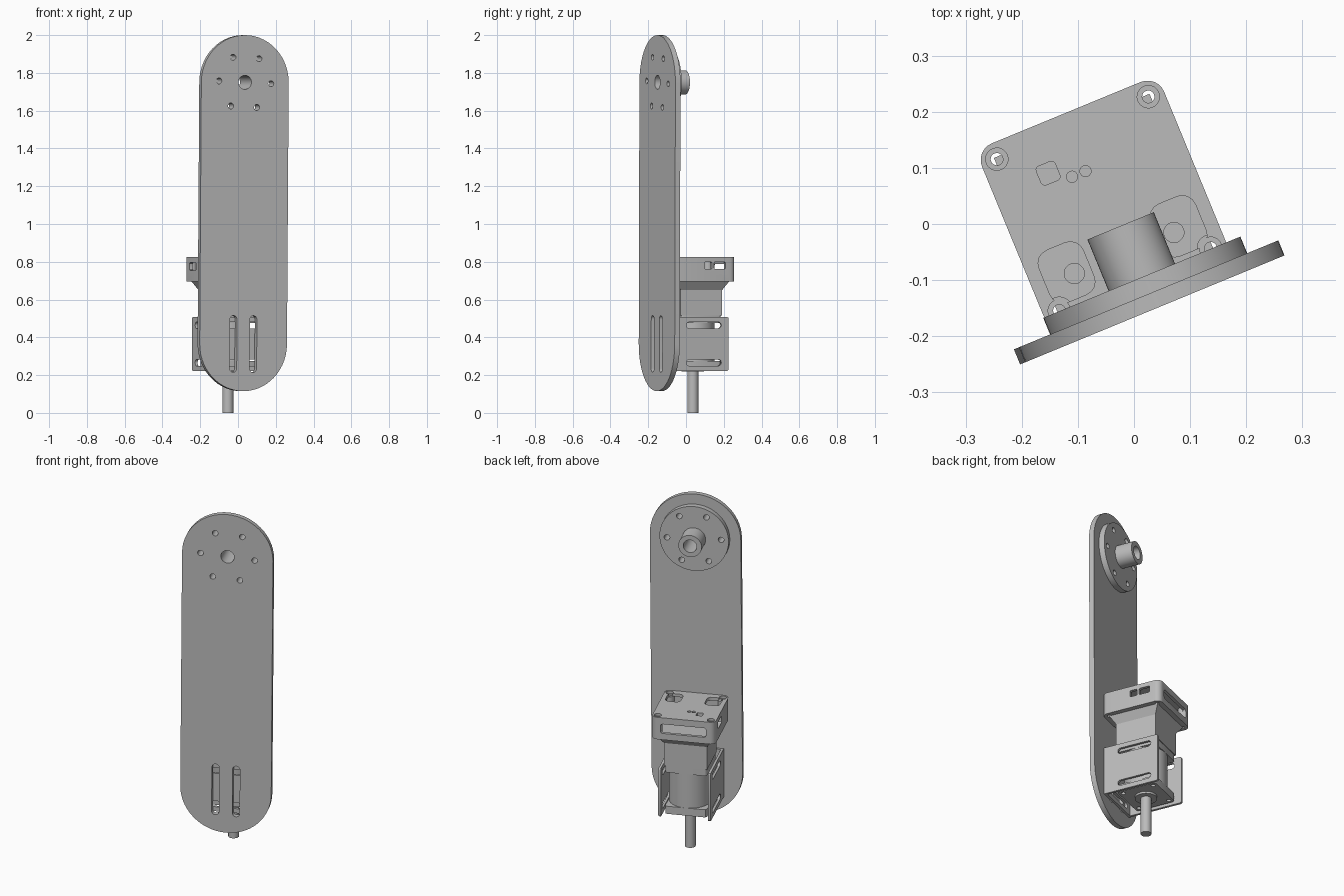
import bpy, bmesh, math
from mathutils import Matrix

if "Cube" in bpy.data.objects:
    bpy.data.objects.remove(bpy.data.objects["Cube"])

grey = bpy.data.materials.new("plain_grey")
grey.use_nodes = True
GREY = (0.5, 0.5, 0.5, 1)
grey.diffuse_color = GREY
grey.node_tree.nodes["Principled BSDF"].inputs["Base Color"].default_value = GREY

TURN = Matrix.Rotation(math.radians(22.4), 4, "Z")   # whole assembly is turned
MU, MV = -0.036, 0.054                               # motor axis
parts = []


def rounded(cx, cy, w, h, r, seg=8):
    """Rounded rectangle outline; also makes circles and slots."""
    pts = []
    for i, (sx, sy) in enumerate([(1, 1), (-1, 1), (-1, -1), (1, -1)]):
        for k in range(seg + 1):
            a = math.pi / 2 * (i + k / seg)
            p = (cx + sx * (w / 2 - r) + r * math.cos(a),
                 cy + sy * (h / 2 - r) + r * math.sin(a))
            if not pts or math.dist(p, pts[-1]) > 1e-5:
                pts.append(p)
    if math.dist(pts[0], pts[-1]) < 1e-5:
        pts.pop()
    return pts


def circle(cx, cy, r, seg=8):
    return rounded(cx, cy, 2 * r, 2 * r, r, seg)


def rect(cx, cy, w, h):
    return [(cx + sx * w / 2, cy + sy * h / 2)
            for sx, sy in [(1, 1), (-1, 1), (-1, -1), (1, -1)]]


def prism(name, outline, axis, lo, hi, top_outline=None):
    """Extrude an outline along an axis, or loft it to a second outline."""
    place = {"x": lambda a, b, w: (w, a, b),
             "y": lambda a, b, w: (a, w, b),
             "z": lambda a, b, w: (a, b, w)}[axis]
    bm = bmesh.new()
    low = [bm.verts.new(place(a, b, lo)) for a, b in outline]
    top = [bm.verts.new(place(a, b, hi)) for a, b in top_outline or outline]
    n = len(low)
    bm.faces.new(low)
    bm.faces.new(top)
    for i in range(n):
        j = (i + 1) % n
        bm.faces.new((low[i], low[j], top[j], top[i]))
    bmesh.ops.recalc_face_normals(bm, faces=bm.faces)
    me = bpy.data.meshes.new(name)
    bm.to_mesh(me)
    bm.free()
    me.materials.append(grey)
    ob = bpy.data.objects.new(name, me)
    bpy.context.collection.objects.link(ob)
    parts.append(ob)
    return ob


def cut(ob, *args):
    """Subtract a prism from an object and discard the cutter."""
    cutter = prism("cutter", *args)
    parts.remove(cutter)
    mod = ob.modifiers.new("cut", "BOOLEAN")
    mod.operation, mod.solver, mod.object = "DIFFERENCE", "EXACT", cutter
    bpy.context.view_layer.update()
    dg = bpy.context.evaluated_depsgraph_get()
    me = bpy.data.meshes.new_from_object(ob.evaluated_get(dg))
    ob.modifiers.clear()
    ob.data = me
    bpy.data.objects.remove(cutter)


# Long arm plate, with its round flange and hub
AU, LOW, HIGH, R = -0.033, 0.365, 1.75, 0.25
arm = prism("arm_plate", rounded(AU, (LOW + HIGH) / 2, 2 * R, HIGH - LOW + 2 * R, R, 14),
            "y", -0.154, -0.125)
flange = prism("hub_flange", circle(AU, HIGH, 0.19, 16), "y", -0.125, -0.093)
hub = prism("hub_tube", circle(AU, HIGH, 0.064, 12), "y", -0.094, 0.006)
for ob in (arm, flange, hub):
    cut(ob, circle(AU, HIGH, 0.037), "y", -0.2, 0.1)
for ob in (arm, flange):
    for i in range(6):
        a = math.radians(60 * i - 2.5)
        cut(ob, circle(AU + 0.149 * math.cos(a), HIGH + 0.149 * math.sin(a), 0.016, 4),
            "y", -0.2, 0.1)
for s in (-1, 1):
    cut(arm, rounded(AU + s * 0.057, LOW, 0.04, 0.3, 0.02), "y", -0.2, 0)
pivot = Matrix.Translation((AU, 0, LOW))
for ob in (arm, flange, hub):
    ob.data.transform(pivot @ Matrix.Rotation(math.radians(0.4), 4, "Y") @ pivot.inverted())

# Slotted U-bracket holding the gearbox
BZ, BH, T = 0.365, 0.285, 0.014
base = prism("bracket_base", rect(MU, BZ, 0.288, BH), "y", -0.125, -0.125 + T)
sides = [prism("bracket_side_" + n, rounded(0.038, BZ, 0.324, BH, 0.01, 3), "x",
               *sorted((MU + s * 0.144, MU + s * (0.144 - T))))
         for n, s in (("right", -1), ("left", 1))]
for dz in (-0.099, 0.099):
    cut(base, rounded(MU, BZ + dz, 0.2, 0.034, 0.017), "y", -0.2, 0)
    for ob in sides:
        cut(ob, rounded(0.058, BZ + dz, 0.2, 0.034, 0.017), "x", -0.5, 0.5)

# Gearbox, output shaft and motor body
foot = prism("gearbox_foot", rounded(MU, MV, 0.23, 0.23, 0.015, 3), "z", 0.23, 0.275)
for sx in (-1, 1):
    for sy in (-1, 1):
        cut(foot, circle(MU + sx * 0.09, MV + sy * 0.09, 0.012, 4), "z", 0.1, 0.26)
prism("gearbox_barrel", circle(MU, MV, 0.115, 12), "z", 0.27, 0.48)
prism("gearbox_top", rounded(MU, MV, 0.23, 0.23, 0.015, 3), "z", 0.475, 0.515)
prism("shaft_collar", circle(MU, MV, 0.06, 10), "z", 0.218, 0.235)
prism("output_shaft", circle(MU, MV, 0.029, 8), "z", 0, 0.24)
prism("motor_body", rect(MU, MV, 0.237, 0.237), "z", 0.515, 0.65)
prism("motor_shoulder", rect(MU, MV, 0.237, 0.237), "z", 0.65, 0.70,
      rect(MU, MV, 0.3, 0.3))

# Hollow electronics cover with pockets, vents and corner screw posts
B, TOP, S = 0.695, 0.825, 0.351
cover = prism("cover", rounded(MU, MV, S, S, 0.032, 6), "z", B, TOP)
cut(cover, rect(MU, MV, S - 0.036, S - 0.036), "z", B + 0.02, TOP - 0.018)
cut(cover, rounded(MU, 0.76, 0.25, 0.055, 0.012, 3), "y", 0.15, 0.3)
cut(cover, rounded(0.115, 0.775, 0.09, 0.04, 0.008, 3), "x", -0.3, -0.15)
for v, w in ((0.07, 0.042), (0.136, 0.064)):
    cut(cover, rounded(v, 0.78, w, 0.038, 0.006, 3), "x", 0.1, 0.3)
for s in (-1, 1):
    cut(cover, rounded(MU + s * 0.108, MV - 0.088, 0.085, 0.1, 0.025, 4), "z", 0.78, 0.9)
    cut(cover, circle(MU + s * 0.096, MV - 0.095, 0.018, 6), "z", 0.6, 0.75)
cut(cover, rounded(-0.107, 0.142, 0.036, 0.036, 0.007, 3), "z", 0.78, 0.9)
for u, v in ((-0.07, 0.12), (-0.044, 0.12)):
    cut(cover, circle(u, v, 0.01, 4), "z", 0.815, 0.9)
for sx in (-1, 1):
    for sy in (-1, 1):
        u, v = MU + sx * 0.146, MV + sy * 0.146
        post = prism("screw_post", circle(u, v, 0.025, 6), "z", B + 0.01, TOP - 0.014)
        for ob in (cover, post):
            cut(ob, circle(u, v, 0.011, 5), "z", 0.6, 0.9)
        cut(cover, circle(u, v, 0.02, 5), "z", TOP - 0.014, 0.9)

# Turn the assembly and shade round walls smoothly
bpy.ops.object.select_all(action="DESELECT")
for ob in parts:
    ob.data.transform(TURN)
    ob.select_set(True)
bpy.context.view_layer.objects.active = arm
bpy.ops.object.shade_smooth_by_angle(angle=math.radians(30))
